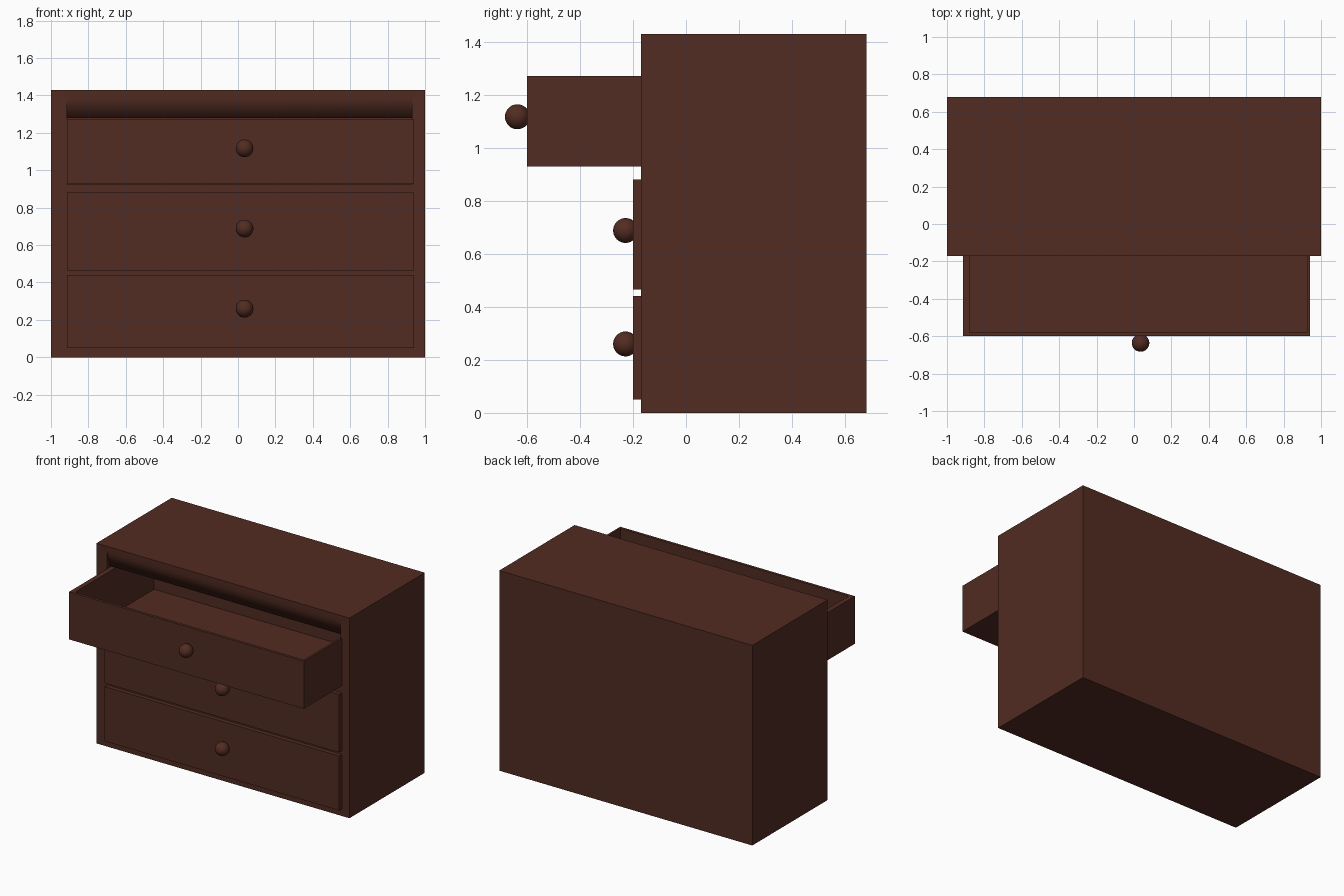
import bpy, bmesh
from mathutils import Matrix

if "Cube" in bpy.data.objects:
    bpy.data.objects.remove(bpy.data.objects["Cube"])

wood = bpy.data.materials.new("dark_brown_wood")
wood.diffuse_color = (0.085, 0.025, 0.016, 1)
wood.use_nodes = True
wood.node_tree.nodes["Principled BSDF"].inputs["Base Color"].default_value = wood.diffuse_color


def finish(name, bm):
    bmesh.ops.recalc_face_normals(bm, faces=bm.faces[:])
    me = bpy.data.meshes.new(name)
    bm.to_mesh(me)
    bm.free()
    me.materials.append(wood)
    ob = bpy.data.objects.new(name, me)
    bpy.context.collection.objects.link(ob)
    return ob


def ring(bm, x0, x1, z0, z1, y):
    return [bm.verts.new(p) for p in ((x0, y, z0), (x1, y, z0), (x1, y, z1), (x0, y, z1))]


def bridge(bm, a, b):
    return [bm.faces.new((a[i], a[(i + 1) % 4], b[(i + 1) % 4], b[i])) for i in range(4)]


def box(bm, x0, x1, y0, y1, z0, z1):
    a, b = ring(bm, x0, x1, z0, z1, y0), ring(bm, x0, x1, z0, z1, y1)
    bm.faces.new(a)
    bm.faces.new(b)
    bridge(bm, a, b)


# Cabinet shell with a recess for the open top drawer
bm = bmesh.new()
back = ring(bm, -1, 1, 0, 1.43, 0.68)
front = ring(bm, -1, 1, 0, 1.43, -0.17)
rim = ring(bm, -0.915, 0.93, 0.925, 1.385, -0.17)
lip = ring(bm, -0.917, 0.942, 0.925, 1.28, -0.14)
deep = ring(bm, -0.917, 0.942, 0.925, 1.28, 0.62)
bm.faces.new(back)
bridge(bm, back, front)
frame = bridge(bm, front, rim)
slope = bridge(bm, rim, lip)
inner = bridge(bm, lip, deep)
bm.faces.new(deep)
# Soft shading over the lip above the drawer
for f in (frame[2], slope[2], inner[2]):
    f.smooth = True
finish("cabinet_body", bm)

# Closed drawer fronts
for name, z0, z1 in (("bottom_drawer_front", 0.05, 0.44), ("middle_drawer_front", 0.465, 0.88)):
    bm = bmesh.new()
    box(bm, -0.915, 0.94, -0.20, -0.16, z0, z1)
    finish(name, bm)

# Open top drawer: hollow tray
bm = bmesh.new()


def flat(x0, x1, y0, y1, z):
    return [bm.verts.new(p) for p in ((x0, y0, z), (x1, y0, z), (x1, y1, z), (x0, y1, z))]


base = flat(-0.915, 0.94, -0.60, 0.33, 0.93)
top = flat(-0.915, 0.94, -0.60, 0.33, 1.27)
inside = flat(-0.88, 0.925, -0.58, 0.31, 1.27)
floor = flat(-0.88, 0.925, -0.58, 0.31, 0.95)
bm.faces.new(base)
bridge(bm, base, top)
bridge(bm, top, inside)
bridge(bm, inside, floor)
bm.faces.new(floor)
finish("top_drawer", bm)

# Round knobs
for name, y, z in (("bottom_knob", -0.228, 0.26), ("middle_knob", -0.228, 0.688), ("top_knob", -0.636, 1.117)):
    bm = bmesh.new()
    bmesh.ops.create_uvsphere(bm, u_segments=32, v_segments=16, radius=0.047,
                              matrix=Matrix.Translation((0.035, y, z)))
    for f in bm.faces:
        f.smooth = True
    finish(name, bm)
